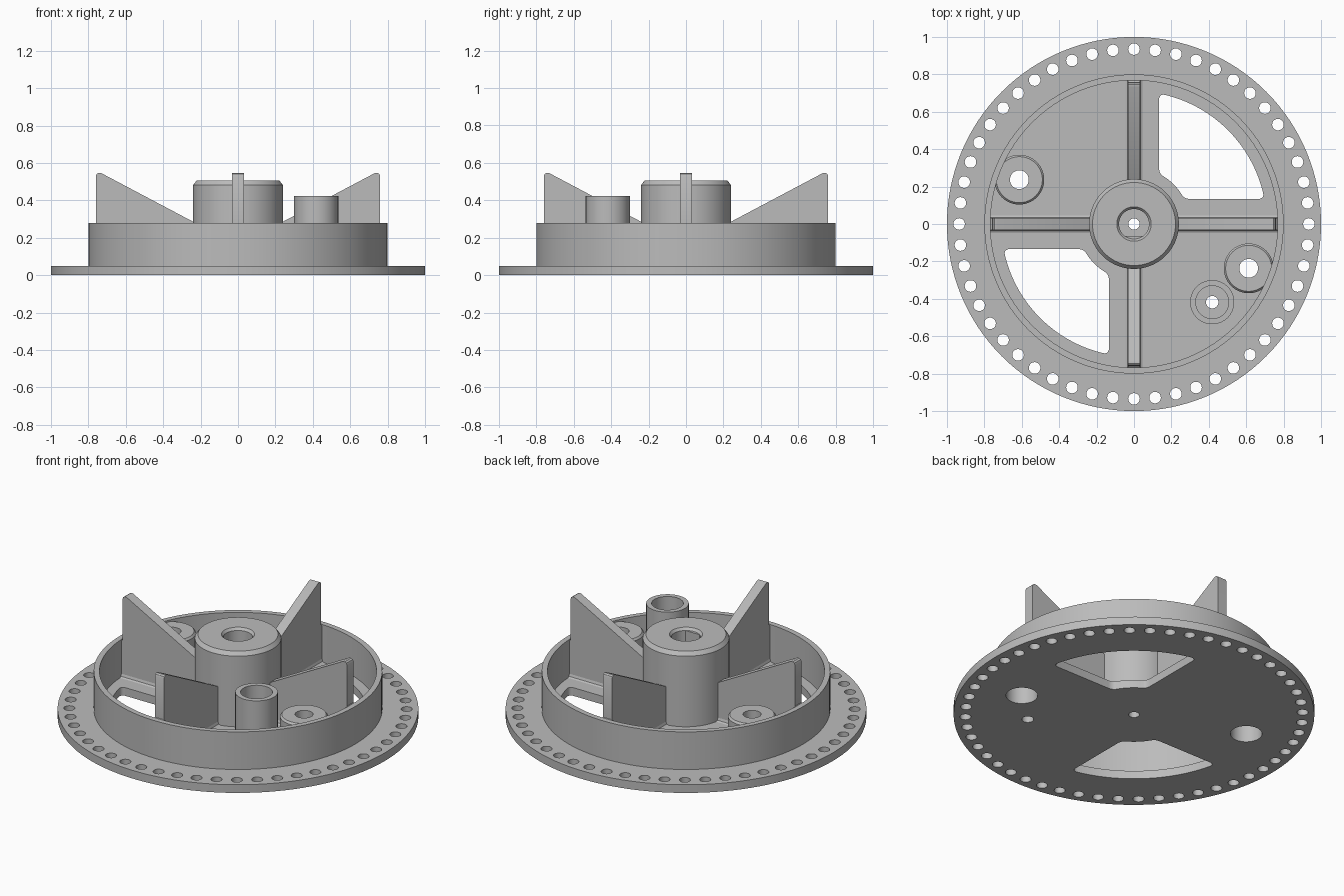
import bpy, bmesh, math
from mathutils import Matrix, Vector

if "Cube" in bpy.data.objects:
    bpy.data.objects.remove(bpy.data.objects["Cube"], do_unlink=True)

grey = bpy.data.materials.new("plain_grey")
grey.use_nodes = True
grey.diffuse_color = (0.5, 0.5, 0.5, 1)
grey.node_tree.nodes["Principled BSDF"].inputs["Base Color"].default_value = (0.5, 0.5, 0.5, 1)

FLOOR = 0.05
BOSSES = [(0.613, -0.237), (-0.613, 0.237)]
TUBE = (0.418, -0.418)


def finish(name, bm, smooth=True):
    bmesh.ops.recalc_face_normals(bm, faces=bm.faces[:])
    mesh = bpy.data.meshes.new(name)
    bm.to_mesh(mesh)
    bm.free()
    mesh.materials.append(grey)
    ob = bpy.data.objects.new(name, mesh)
    bpy.context.collection.objects.link(ob)
    if smooth:
        shade(ob)
    return ob


def shade(ob):
    bpy.ops.object.select_all(action='DESELECT')
    ob.select_set(True)
    bpy.context.view_layer.objects.active = ob
    bpy.ops.object.shade_smooth_by_angle(angle=math.radians(25))


def lathe(name, profile, at=(0, 0), steps=64):
    """Turn a closed (radius, height) outline about a vertical axis."""
    bm = bmesh.new()
    rings = []
    for i in range(steps):
        a = math.tau * i / steps
        rings.append([bm.verts.new((at[0] + r * math.cos(a), at[1] + r * math.sin(a), z))
                      for r, z in profile])
    n = len(profile)
    for i in range(steps):
        p, q = rings[i], rings[(i + 1) % steps]
        for j in range(n):
            k = (j + 1) % n
            bm.faces.new((p[j], q[j], q[k], p[k]))
    return finish(name, bm)


def add_prism(bm, points, low, high, matrix=Matrix()):
    """Extrude a flat outline along its own z, then place it."""
    verts = [bm.verts.new((x, y, low)) for x, y in points]
    face = bm.faces.new(verts)
    out = bmesh.ops.extrude_face_region(bm, geom=[face])["geom"]
    top = [v for v in out if isinstance(v, bmesh.types.BMVert)]
    for v in top:
        v.co.z = high
    for v in verts + top:
        v.co = matrix @ v.co


def arc(r, a0, a1, n, c=(0, 0)):
    return [(c[0] + r * math.cos(a0 + (a1 - a0) * i / n),
             c[1] + r * math.sin(a0 + (a1 - a0) * i / n)) for i in range(n + 1)]


def circle(r, c, n=24):
    return arc(r, 0, math.tau, n, c)[:-1]


# Base plate with its cutter
bm = bmesh.new()
add_prism(bm, circle(1, (0, 0), 128), 0, FLOOR)
plate = finish("base_plate", bm, False)

bm = bmesh.new()
edge, outer, inner = 0.134, 0.71, 0.3
a, b = math.asin(edge / outer), math.asin(edge / inner)
window = arc(outer, a, math.pi / 2 - a, 24) + arc(inner, math.pi / 2 - b, b, 10)
for turn in (0, math.pi):
    add_prism(bm, window, -0.1, 0.2, Matrix.Rotation(turn, 4, 'Z'))
bmesh.ops.recalc_face_normals(bm, faces=bm.faces[:])
corners = [e for e in bm.edges if abs(e.verts[0].co.z - e.verts[1].co.z) > 0.1
           and e.calc_face_angle() > 0.5]
bmesh.ops.bevel(bm, geom=corners, offset=0.03, segments=5, profile=0.5, affect='EDGES')
for i in range(52):
    t = math.tau * i / 52
    add_prism(bm, circle(0.031, (0.935 * math.cos(t), 0.935 * math.sin(t)), 20), -0.1, 0.2)
for c in BOSSES:
    add_prism(bm, circle(0.088, c, 64), -0.1, 0.2)
add_prism(bm, circle(0.033, TUBE, 64), -0.1, 0.2)
add_prism(bm, circle(0.03, (0, 0), 64), -0.1, 0.2)
cutter = finish("plate_cutter", bm, False)
cutter.hide_render = True

mod = plate.modifiers.new("holes", 'BOOLEAN')
mod.operation = 'DIFFERENCE'
mod.solver = 'EXACT'
mod.object = cutter
bpy.context.view_layer.objects.active = plate
bpy.ops.object.modifier_apply(modifier=mod.name)
bpy.data.objects.remove(cutter, do_unlink=True)
shade(plate)

# Ring wall
lathe("ring_wall", [(0.768, FLOOR), (0.8, FLOOR), (0.8, 0.28), (0.768, 0.28)], steps=128)

# Central hub with stepped bore and a flat on the front of the bore
lathe("hub", [(0.03, FLOOR), (0.24, FLOOR), (0.24, 0.482), (0.222, 0.505), (0.092, 0.505),
              (0.08, 0.49), (0.08, 0.25), (0.03, 0.25)], steps=96)
bm = bmesh.new()
half = math.radians(38)
add_prism(bm, arc(0.081, -math.pi / 2 - half, -math.pi / 2 + half, 12), 0.25, 0.49)
finish("bore_flat", bm, False)

# Screw bosses, open from below
for i, c in enumerate(BOSSES):
    lathe(f"screw_boss_{i + 1}", [(0.088, FLOOR), (0.133, FLOOR), (0.133, 0.258), (0.123, 0.27),
                                  (0.05, 0.27), (0.05, 0.2), (0.088, 0.2)], c)

# Upright tube
lathe("tube", [(0.033, FLOOR), (0.118, FLOOR), (0.118, 0.423), (0.088, 0.423),
               (0.088, 0.1), (0.033, 0.1)], TUBE)

# Four sloping ribs with a flared foot
rib = [(0.22, FLOOR), (0.77, FLOOR), (0.77, 0.27), (0.76, 0.28), (0.76, 0.53), (0.755, 0.541),
       (0.745, 0.547), (0.732, 0.546), (0.235, 0.283), (0.22, 0.283)]
foot = [(-0.046, FLOOR), (0.046, FLOOR), (0.036, 0.056), (0.031, 0.07), (-0.031, 0.07), (-0.036, 0.056)]
stand = Matrix.Rotation(math.pi / 2, 4, 'X')
along = Matrix.Rotation(math.pi / 2, 4, 'Z') @ stand
for i, side in enumerate(("left", "back", "right", "front")):
    spin = Matrix.Rotation(i * math.pi / 2, 4, 'Z')
    bm = bmesh.new()
    add_prism(bm, rib, -0.031, 0.031, spin @ stand)
    add_prism(bm, foot, 0.23, 0.77, spin @ along)
    finish(f"{side}_rib", bm)
